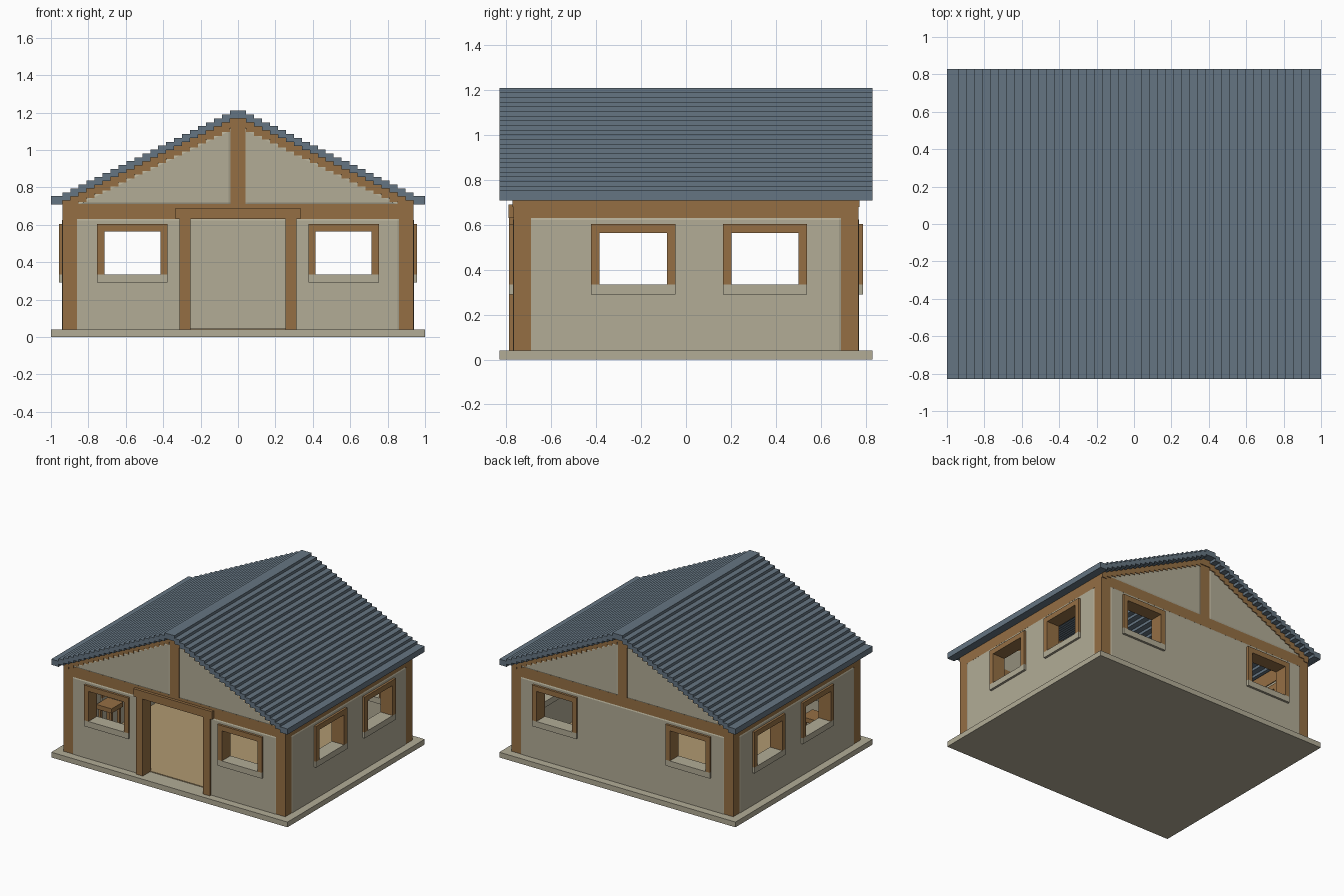
import bpy, bmesh

cube = bpy.data.objects.get("Cube")
if cube:
    bpy.data.objects.remove(cube, do_unlink=True)


def material(name, rgb):
    lin = [((c / 255 + 0.055) / 1.055) ** 2.4 for c in rgb] + [1.0]
    m = bpy.data.materials.new(name)
    m.use_nodes = True
    m.diffuse_color = lin
    m.node_tree.nodes["Principled BSDF"].inputs["Base Color"].default_value = lin
    return m


STONE = material("plaster_stone", (178, 172, 150))
TIMBER = material("brown_timber", (149, 111, 68))
SLATE = material("blue_slate", (101, 117, 130))
BOARDS = material("tan_floorboards", (176, 153, 113))


def extrude(name, profile, y0, y1, mat):
    """Prism from an (x, z) outline, running from y0 to y1."""
    bm = bmesh.new()
    face = bm.faces.new([bm.verts.new((x, y0, z)) for x, z in profile])
    geo = bmesh.ops.extrude_face_region(bm, geom=[face])["geom"]
    verts = [g for g in geo if isinstance(g, bmesh.types.BMVert)]
    bmesh.ops.translate(bm, verts=verts, vec=(0, y1 - y0, 0))
    bmesh.ops.recalc_face_normals(bm, faces=bm.faces)
    me = bpy.data.meshes.new(name)
    bm.to_mesh(me)
    bm.free()
    me.materials.append(mat)
    ob = bpy.data.objects.new(name, me)
    bpy.context.collection.objects.link(ob)
    return ob


def box(name, x, y, z, mat):
    outline = [(x[0], z[0]), (x[1], z[0]), (x[1], z[1]), (x[0], z[1])]
    return extrude(name, outline, y[0], y[1], mat)


def wall_box(name, side, u, d, z, mat):
    """Box on a wall: u runs along the wall, d is the distance from the centre."""
    neg = (-d[1], -d[0])
    if side == "front":
        return box(name, u, neg, z, mat)
    if side == "back":
        return box(name, u, d, z, mat)
    return box(name, d if side == "left" else neg, u, z, mat)


def finish_panel(ob, cutters):
    """Round the panel's edges, then cut its openings."""
    bev = ob.modifiers.new("soft_edges", "BEVEL")
    bev.width, bev.segments = 0.018, 2
    for c in cutters:
        mod = ob.modifiers.new("opening", "BOOLEAN")
        mod.object, mod.solver = c, "EXACT"
    bpy.context.view_layer.update()
    deps = bpy.context.evaluated_depsgraph_get()
    mesh = bpy.data.meshes.new_from_object(ob.evaluated_get(deps))
    ob.modifiers.clear()
    ob.data = mesh
    for c in cutters:
        bpy.data.objects.remove(c, do_unlink=True)


# Slab and interior floor
box("base_slab", (-1, 1), (-0.83, 0.83), (0, 0.04), STONE)
box("interior_floor", (-0.88, 0.88), (-0.70, 0.70), (0.03, 0.046), BOARDS)

# Corner posts
for sx in (-1, 1):
    for sy in (-1, 1):
        box("corner_post", sorted((sx * 0.86, sx * 0.938)),
            sorted((sy * 0.69, sy * 0.768)), (0.03, 0.72), TIMBER)

# Walls: top beam, plaster panel and framed windows on each side
# side: (outer distance, half length of the panel, window centres)
WALLS = {
    "front": (0.768, 0.87, (-0.565, 0.565)),
    "back": (0.768, 0.87, (-0.565, 0.565)),
    "left": (0.938, 0.70, (-0.235, 0.352)),
    "right": (0.938, 0.70, (-0.235, 0.352)),
}
for side, (out, half, centres) in WALLS.items():
    gable = side in ("front", "back")
    beam_half = 0.90 if gable else 0.73
    wall_box(side + "_beam", side, (-beam_half, beam_half), (out - 0.078, out),
             (0.63, 0.71 if gable else 0.735), TIMBER)
    panel = wall_box(side + "_wall", side, (-half, half), (out - 0.075, out + 0.003),
                     (0.01, 0.64), STONE)
    cuts = []
    depth = (out - 0.085, out + 0.02)
    for c in centres:
        cuts.append(wall_box("cutter", side, (c - 0.17, c + 0.17),
                             (out - 0.2, out + 0.1), (0.31, 0.59), STONE))
        wall_box(side + "_window_head", side, (c - 0.188, c + 0.188), depth,
                 (0.565, 0.605), TIMBER)
        for s in (-1, 1):
            wall_box(side + "_window_jamb", side,
                     sorted((c + s * 0.15, c + s * 0.188)), depth, (0.335, 0.565), TIMBER)
        wall_box(side + "_window_sill", side, (c - 0.188, c + 0.188), depth,
                 (0.29, 0.335), STONE)
    if side == "front":
        cuts.append(wall_box("cutter", side, (-0.285, 0.285), (out - 0.2, out + 0.1),
                             (-0.1, 0.7), STONE))
    finish_panel(panel, cuts)

# Open doorway
for s in (-1, 1):
    box("door_post", sorted((s * 0.255, s * 0.313)), (-0.788, -0.685), (0.04, 0.63), TIMBER)
box("door_lintel", (-0.333, 0.333), (-0.79, -0.685), (0.63, 0.69), TIMBER)

# Stepped roof outline, following the slats down from the ridge
RUN, DROP, RIDGE = 0.0426, 0.0208, 0.043


def steps(top, count):
    """Right-hand stair line from the ridge outward."""
    pts = []
    for k in range(count + 1):
        x0 = RIDGE + RUN * (k - 1) if k else 0.0
        pts += [(x0, top - DROP * k), (RIDGE + RUN * k, top - DROP * k)]
    return pts


def mirrored(upper, lower):
    """Closed symmetric outline from right-hand upper and lower lines."""
    right = upper + lower[::-1]
    right = right[1:-1]
    left = [(-x, z) for x, z in right[::-1]]
    return right + left


N = 22
upper = steps(1.21, N)
upper[-1] = (1.0, upper[-1][1])
lower = steps(1.167, N) + [(RIDGE + RUN * N, 0.709), (1.0, 0.709)]
lower_end = lower[-3][1]
extrude("roof_slats", mirrored(upper, lower), -0.83, 0.83, SLATE)

# Gables: stepped bargeboard, king post and two plaster triangles at each end
trim = mirrored(steps(1.167, 21), steps(1.117, 21))
for name, s in (("front", -1), ("back", 1)):
    extrude(name + "_bargeboard", trim, s * 0.698, s * 0.774, TIMBER)
    box(name + "_king_post", (-0.04, 0.04), sorted((s * 0.69, s * 0.768)),
        (0.70, 1.15), TIMBER)
    for sx in (-1, 1):
        tri = [(sx * 0.032, 0.70), (sx * 0.032, 1.128), (sx * 0.905, 0.70)]
        finish_panel(extrude(name + "_gable_panel", tri, s * 0.693, s * 0.771, STONE), [])

# Small corner table inside
box("table_top", (-0.85, -0.72), (-0.50, -0.36), (0.285, 0.32), TIMBER)
for x in (-0.84, -0.75):
    for y in (-0.49, -0.39):
        box("table_leg", (x, x + 0.02), (y, y + 0.02), (0.045, 0.285), TIMBER)
